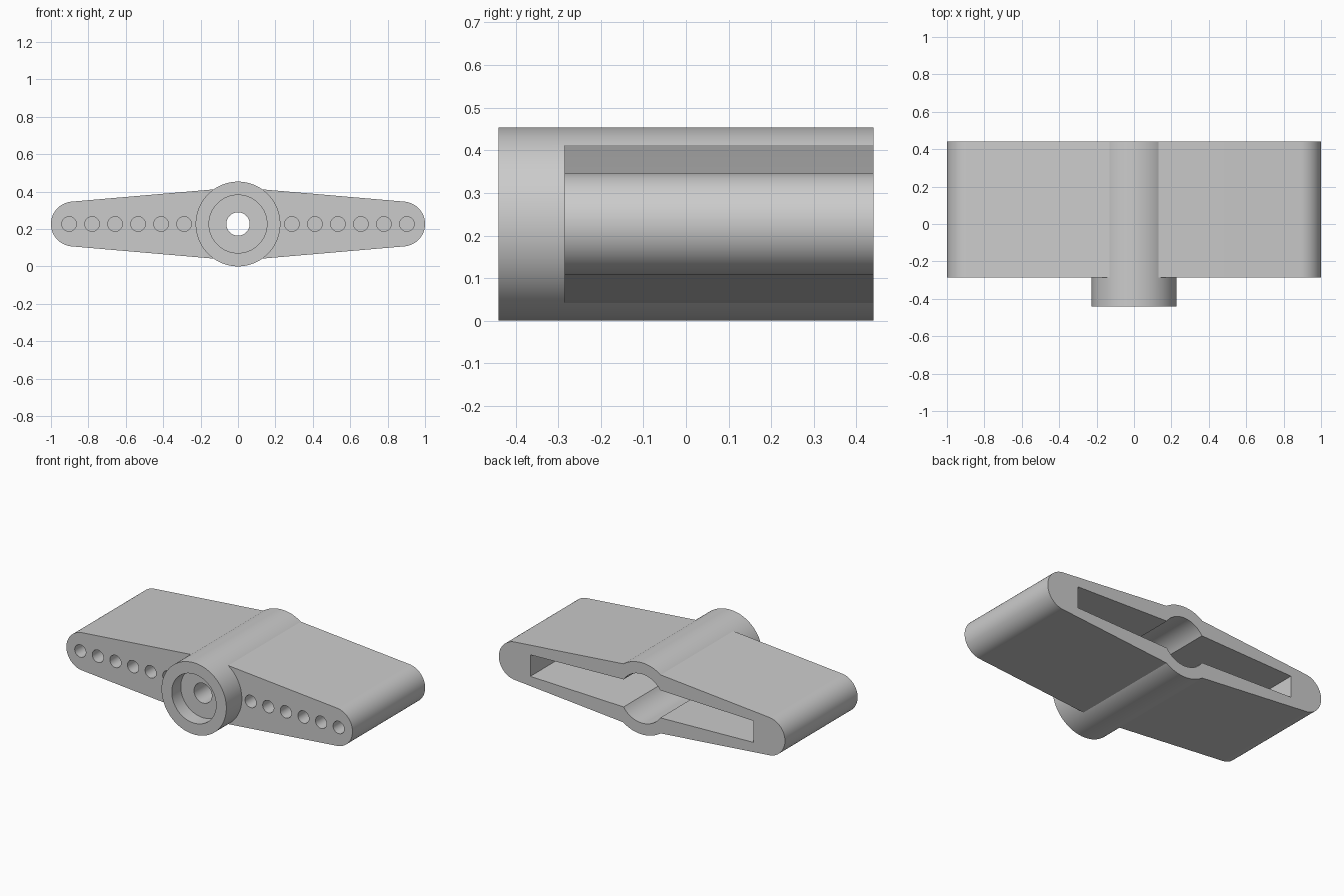
import bpy, bmesh
from math import sin, cos, pi, radians

cube = bpy.data.objects.get("Cube")
if cube:
    bpy.data.objects.remove(cube, do_unlink=True)

MID = 0.227            # height of the centre axis
FRONT, PLATE, BACK = -0.44, -0.285, 0.44

grey = bpy.data.materials.new("plain grey")
grey.use_nodes = True
colour = (0.6, 0.6, 0.6, 1)
grey.diffuse_color = colour
grey.node_tree.nodes["Principled BSDF"].inputs["Base Color"].default_value = colour


def prism(name, outline, y0, y1):
    """Extrude an (x, z) outline from y0 to y1."""
    bm = bmesh.new()
    face = bm.faces.new([bm.verts.new((x, y0, MID + z)) for x, z in outline])
    ext = bmesh.ops.extrude_face_region(bm, geom=[face])
    verts = [v for v in ext["geom"] if isinstance(v, bmesh.types.BMVert)]
    bmesh.ops.translate(bm, verts=verts, vec=(0, y1 - y0, 0))
    bmesh.ops.recalc_face_normals(bm, faces=bm.faces)
    mesh = bpy.data.meshes.new(name)
    bm.to_mesh(mesh)
    bm.free()
    mesh.materials.append(grey)
    obj = bpy.data.objects.new(name, mesh)
    bpy.context.collection.objects.link(obj)
    return obj


def circle(radius, x=0, count=64):
    return [(x + radius * cos(2 * pi * i / count), radius * sin(2 * pi * i / count))
            for i in range(count)]


def both_ends(upper):
    """Mirror an upper right outline to all four quarters."""
    right = [(x, -z) for x, z in reversed(upper)] + upper
    return right + [(-x, -z) for x, z in right]


def combine(target, other, operation):
    mod = target.modifiers.new(operation.lower(), "BOOLEAN")
    mod.operation = operation
    mod.solver = "EXACT"
    mod.object = other
    other.hide_render = True
    bpy.context.view_layer.objects.active = target
    bpy.ops.object.modifier_apply(modifier=mod.name)
    bpy.data.objects.remove(other, do_unlink=True)


# Tapered arm with round ends, joined to the full-length hub
tip = [(0.88 + 0.12 * cos(a), 0.12 * sin(a))
       for a in (radians(3 + 81 * i / 16) for i in range(17))]
arm = prism("horn_mount", both_ends(tip + [(0.13, 0.185), (0.03, 0.195)]), PLATE, BACK)
combine(arm, prism("hub", circle(0.2265, count=96), FRONT, BACK), "UNION")

# Rear pocket: tapered slot with a round middle
slot = prism("slot_cutter", both_ends([(0.78, 0.068), (0.03, 0.09)]), 0.0, BACK + 0.1)
combine(slot, prism("socket_cutter", circle(0.155), 0.0, BACK + 0.1), "UNION")
combine(arm, slot, "DIFFERENCE")

# Front recess and the bore through the hub
combine(arm, prism("recess_cutter", circle(0.155), FRONT - 0.1, -0.35), "DIFFERENCE")
combine(arm, prism("bore_cutter", circle(0.0625, count=48), FRONT - 0.1, BACK), "DIFFERENCE")

# Row of blind holes on each side
for side in (-1, 1):
    for i in range(6):
        hole = prism("hole_cutter", circle(0.039, side * (0.288 + 0.123 * i), 32),
                     PLATE - 0.1, PLATE + 0.15)
        combine(arm, hole, "DIFFERENCE")

bpy.ops.object.select_all(action="DESELECT")
arm.select_set(True)
bpy.context.view_layer.objects.active = arm
bpy.ops.object.shade_smooth_by_angle(angle=radians(25))
